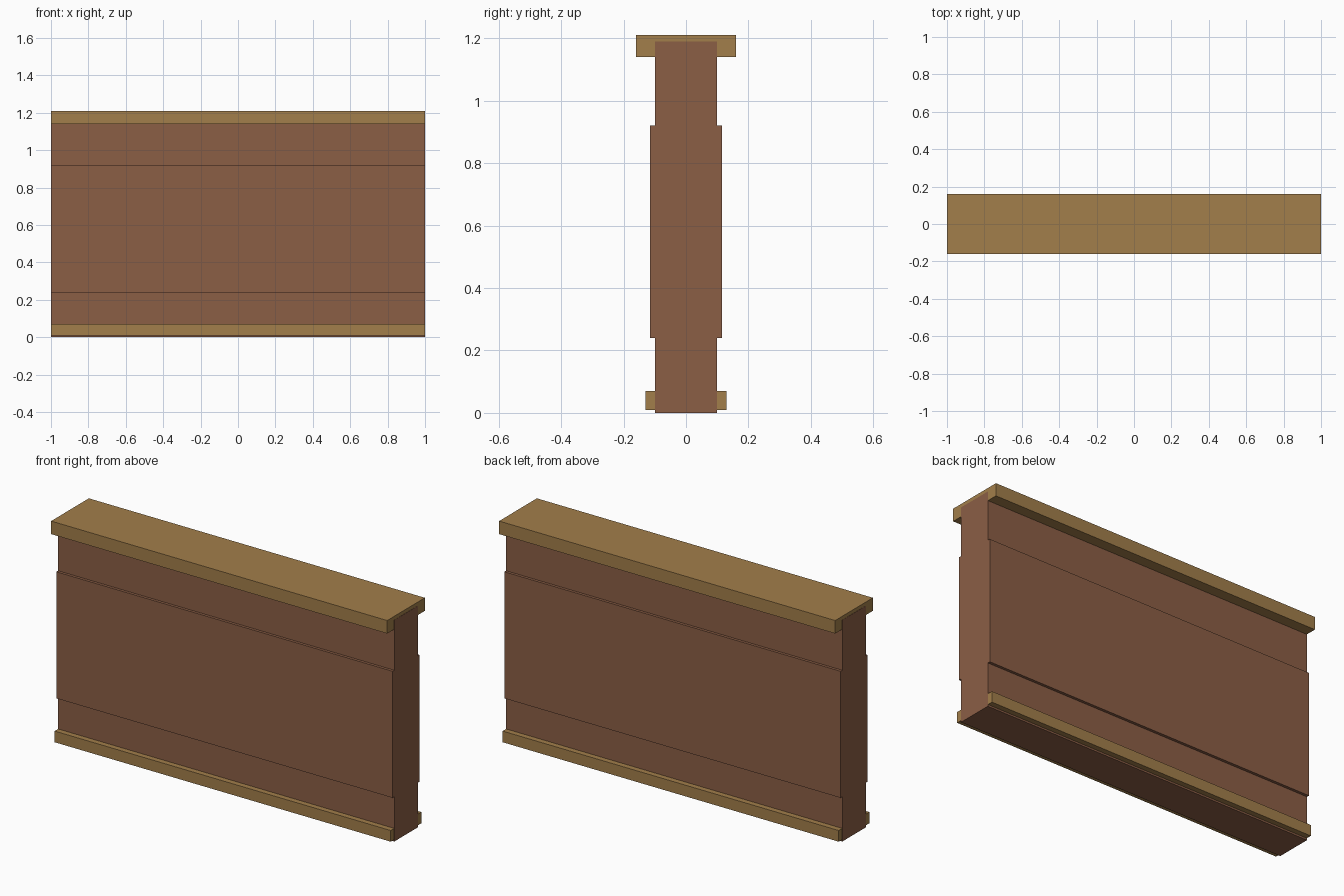
import bpy
import bmesh

# Remove the default cube
cube = bpy.data.objects.get("Cube")
if cube:
    bpy.data.objects.remove(cube, do_unlink=True)


def material(name, rgb):
    mat = bpy.data.materials.new(name)
    mat.use_nodes = True
    color = (*rgb, 1.0)
    mat.diffuse_color = color
    mat.node_tree.nodes["Principled BSDF"].inputs["Base Color"].default_value = color
    return mat


def extrusion(name, half_profile, half_length, mat):
    """Mirror a (y, z) half profile across y = 0 and extrude it along x."""
    outline = half_profile + [(-y, z) for y, z in reversed(half_profile)]
    bm = bmesh.new()
    face = bm.faces.new([bm.verts.new((-half_length, y, z)) for y, z in outline])
    result = bmesh.ops.extrude_face_region(bm, geom=[face])
    moved = [v for v in result["geom"] if isinstance(v, bmesh.types.BMVert)]
    bmesh.ops.translate(bm, verts=moved, vec=(2 * half_length, 0, 0))
    bmesh.ops.recalc_face_normals(bm, faces=bm.faces)
    mesh = bpy.data.meshes.new(name)
    bm.to_mesh(mesh)
    bm.free()
    mesh.materials.append(mat)
    obj = bpy.data.objects.new(name, mesh)
    bpy.context.collection.objects.link(obj)
    return obj


def bar(name, half_depth, bottom, top, mat):
    # Bars stop a hair short so the wall ends stay visible
    return extrusion(name, [(half_depth, bottom), (half_depth, top)], 0.999, mat)


brown = material("brown wall", (0.258, 0.112, 0.060))
tan = material("tan wood", (0.361, 0.209, 0.069))

# Wall with a raised middle band on both faces
CORE, BAND = 0.10, 0.115
extrusion("wall", [(CORE, 0), (CORE, 0.24), (BAND, 0.24),
                   (BAND, 0.92), (CORE, 0.92), (CORE, 1.19)], 1.0, brown)

# Skirting and top cap
bar("skirting", 0.13, 0.01, 0.07, tan)
bar("top_cap", 0.16, 1.14, 1.21, tan)
